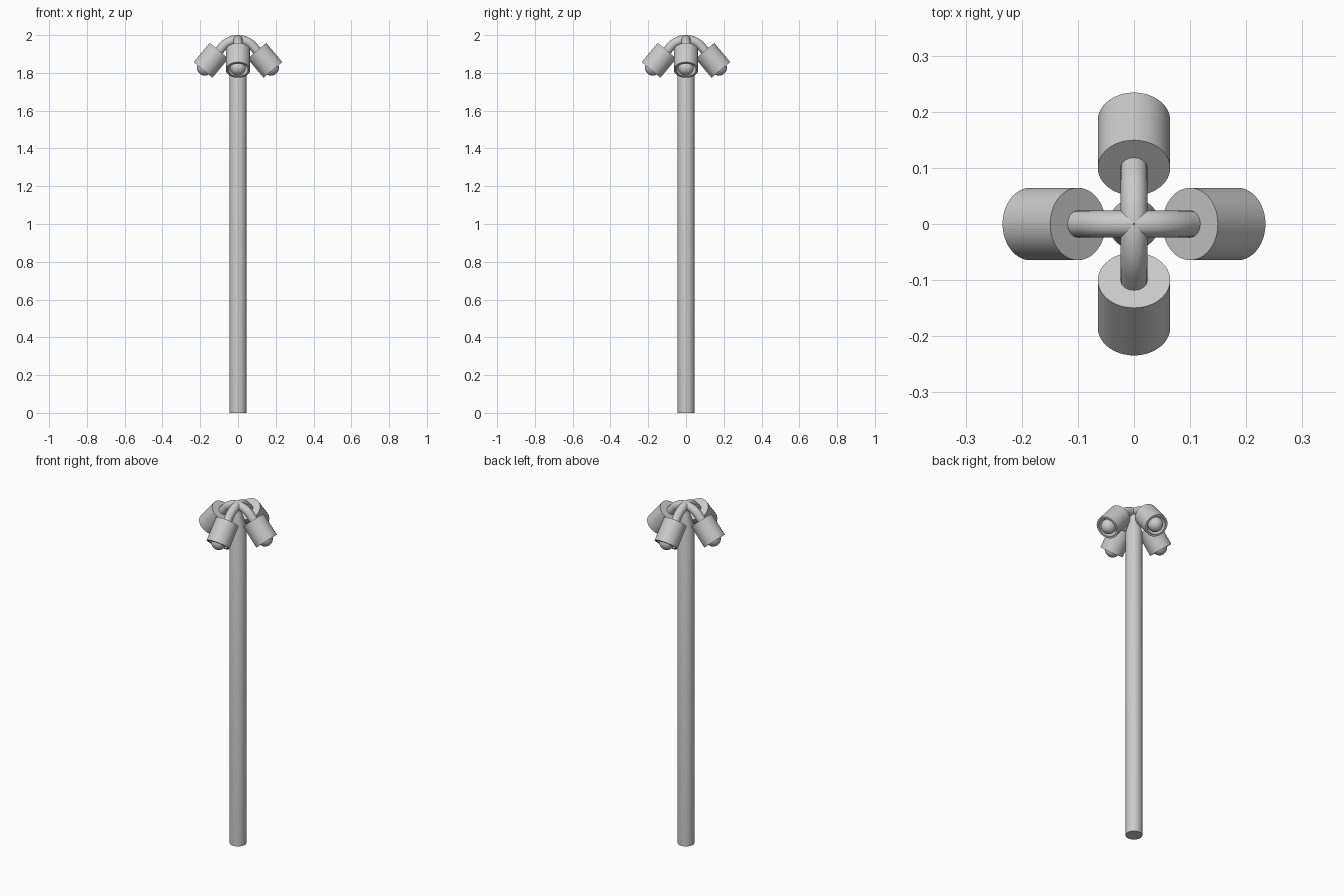
import bpy, bmesh, math
from mathutils import Matrix, Vector

if "Cube" in bpy.data.objects:
    bpy.data.objects.remove(bpy.data.objects["Cube"])

TILT = math.radians(40)      # lamp axis away from vertical
ARM_R = 0.024
TOP_Z = 2.0 - ARM_R          # arm centre line at the hub
BEND_R = 0.108
LAMP_TOP = Vector((0.10, 0, 1.917))


def finish(obj, matrix=None):
    if matrix is not None:
        obj.matrix_world = matrix
    bpy.ops.object.select_all(action='DESELECT')
    obj.select_set(True)
    bpy.context.view_layer.objects.active = obj
    bpy.ops.object.shade_smooth_by_angle(angle=math.radians(35))
    return obj


def lathe(name, profile, matrix=None, steps=48):
    """Spin an (r, z) profile round the z axis."""
    bm = bmesh.new()
    verts = [bm.verts.new((r, 0, z)) for r, z in profile]
    edges = [bm.edges.new(p) for p in zip(verts, verts[1:])]
    bmesh.ops.spin(bm, geom=verts + edges, axis=(0, 0, 1), cent=(0, 0, 0),
                   angle=math.tau, steps=steps, use_duplicate=False)
    bmesh.ops.remove_doubles(bm, verts=bm.verts, dist=1e-5)
    bmesh.ops.recalc_face_normals(bm, faces=bm.faces)
    mesh = bpy.data.meshes.new(name)
    bm.to_mesh(mesh)
    bm.free()
    obj = bpy.data.objects.new(name, mesh)
    bpy.context.collection.objects.link(obj)
    return finish(obj, matrix)


def tube(name, points, radius, matrix):
    curve = bpy.data.curves.new(name, 'CURVE')
    curve.dimensions = '3D'
    curve.bevel_depth = radius
    curve.bevel_resolution = 6
    curve.use_fill_caps = True
    spline = curve.splines.new('POLY')
    spline.points.add(len(points) - 1)
    for p, co in zip(spline.points, points):
        p.co = (*co, 1)
    obj = bpy.data.objects.new(name, curve)
    bpy.context.collection.objects.link(obj)
    bpy.ops.object.select_all(action='DESELECT')
    obj.select_set(True)
    bpy.context.view_layer.objects.active = obj
    bpy.ops.object.convert(target='MESH')
    return finish(bpy.context.object, matrix)


# Pole with tapered top running into the hub
lathe("pole", [(0, 0), (0.045, 0), (0.045, 1.855), (0.022, 1.93),
               (0.022, 1.97), (0, 1.97)])

# Bent arm path: level at the hub, curving down to the lamp axis
bend = math.pi / 2 - TILT
path = [(BEND_R * math.sin(bend * i / 14), 0,
         TOP_Z - BEND_R * (1 - math.cos(bend * i / 14))) for i in range(15)]
axis = Vector((math.sin(TILT), 0, -math.cos(TILT)))
path.append(tuple(LAMP_TOP + axis * 0.003))

# Hollow lamp housing, axis along -z from the top cap
shade = [(0, 0), (0.0645, 0), (0.0645, -0.132), (0.053, -0.132),
         (0.053, -0.07), (0, -0.07)]

# Rounded bulb with neck
R, CZ = 0.041, -0.118
bulb = [(0.022, -0.068)]
bulb += [(R * math.cos(math.radians(a)), CZ + R * math.sin(math.radians(a)))
         for a in range(54, -90, -9)]
bulb.append((0, CZ - R))

for k, side in enumerate(("right", "back", "left", "front")):
    turn = Matrix.Rotation(k * math.pi / 2, 4, 'Z')
    lamp = turn @ Matrix.Translation(LAMP_TOP) @ Matrix.Rotation(-TILT, 4, 'Y')
    tube(side + "_arm", path, ARM_R, turn)
    lathe(side + "_lamp_housing", shade, lamp)
    lathe(side + "_bulb", bulb, lamp, 32)
